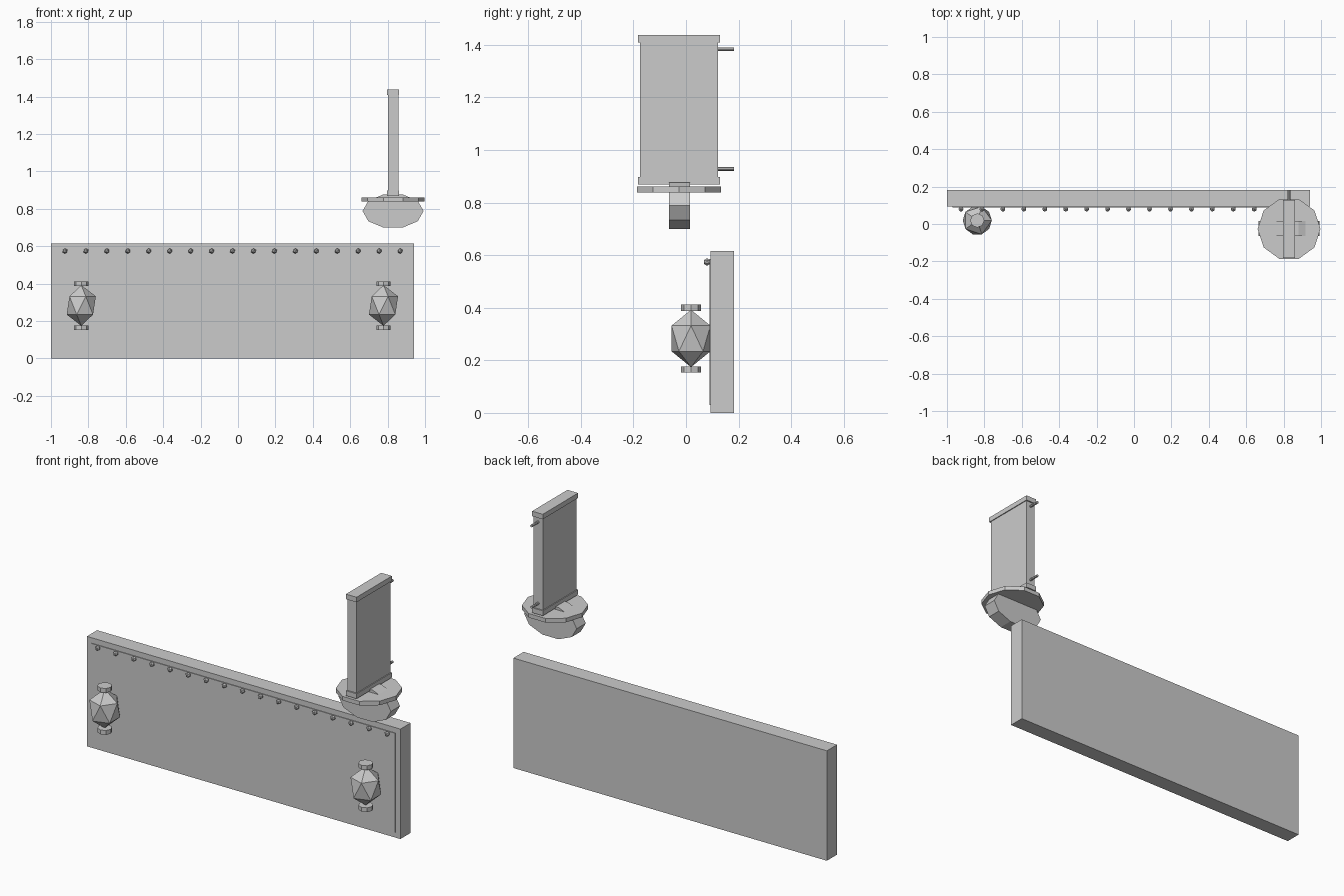
import bpy
from math import pi

if "Cube" in bpy.data.objects:
    bpy.data.objects.remove(bpy.data.objects["Cube"])


def box(name, x, y, z):
    """Box from (min, max) pairs."""
    bpy.ops.mesh.primitive_cube_add(
        size=1, location=[(a + b) / 2 for a, b in (x, y, z)])
    ob = bpy.context.object
    ob.name = name
    ob.scale = [b - a for a, b in (x, y, z)]
    return ob


def cylinder(name, sides, loc, radius, depth, rot=(0, 0, 0), scale=(1, 1, 1)):
    bpy.ops.mesh.primitive_cylinder_add(
        vertices=sides, radius=radius, depth=depth, location=loc, rotation=rot)
    ob = bpy.context.object
    ob.name = name
    ob.scale = scale
    return ob


def ico(name, loc, scale):
    bpy.ops.mesh.primitive_ico_sphere_add(subdivisions=1, radius=1, location=loc)
    ob = bpy.context.object
    ob.name = name
    ob.scale = scale
    return ob


# Long board with a thin raised front panel
box("board", (-1, 0.94), (0.093, 0.183), (0, 0.615))
box("front_panel", (-0.97, 0.91), (0.089, 0.1), (0.03, 0.585))

# Row of rivets along the top edge
for i in range(17):
    ico(f"rivet_{i + 1}", (-0.925 + i * 0.112, 0.08, 0.574), (0.0145,) * 3)

# Faceted lanterns with end caps
for side, x in (("left", -0.838), ("right", 0.778)):
    ico(f"{side}_lantern", (x, 0.019, 0.283), (0.087, 0.087, 0.109))
    cylinder(f"{side}_lantern_top_cap", 8, (x, 0.019, 0.4), 0.038, 0.024)
    cylinder(f"{side}_lantern_bottom_cap", 8, (x, 0.019, 0.165), 0.038, 0.024)

# Upright sign with end trims and mounting pins
X, Y = 0.829, -0.0265
box("upright_sign", (X - 0.028, X + 0.028), (-0.175, 0.122), (0.872, 1.43))
for name, z in (("bottom", (0.869, 0.897)), ("top", (1.409, 1.437))):
    box(f"sign_{name}_trim", (X - 0.033, X + 0.033), (-0.183, 0.129), z)
for name, z in (("lower", 0.928), ("upper", 1.383)):
    cylinder(f"{name}_pin", 8, (X, 0.142, z), 0.007, 0.082, (pi / 2, 0, 0))

# Round plate and the flattened drum beneath it
cylinder("round_plate", 10, (X, Y, 0.85), 0.168, 0.023, (0, 0, pi / 2))
drum = cylinder("drum", 10, (X, -0.025, 0.788), 1, 0.08)
for v in drum.data.vertices:
    # turn the axis to y and flatten the decagon, flat side down
    a, b, h = v.co
    v.co = (b * 0.163, h, a * 0.0935)
drum.data.flip_normals()
drum.data.update()
